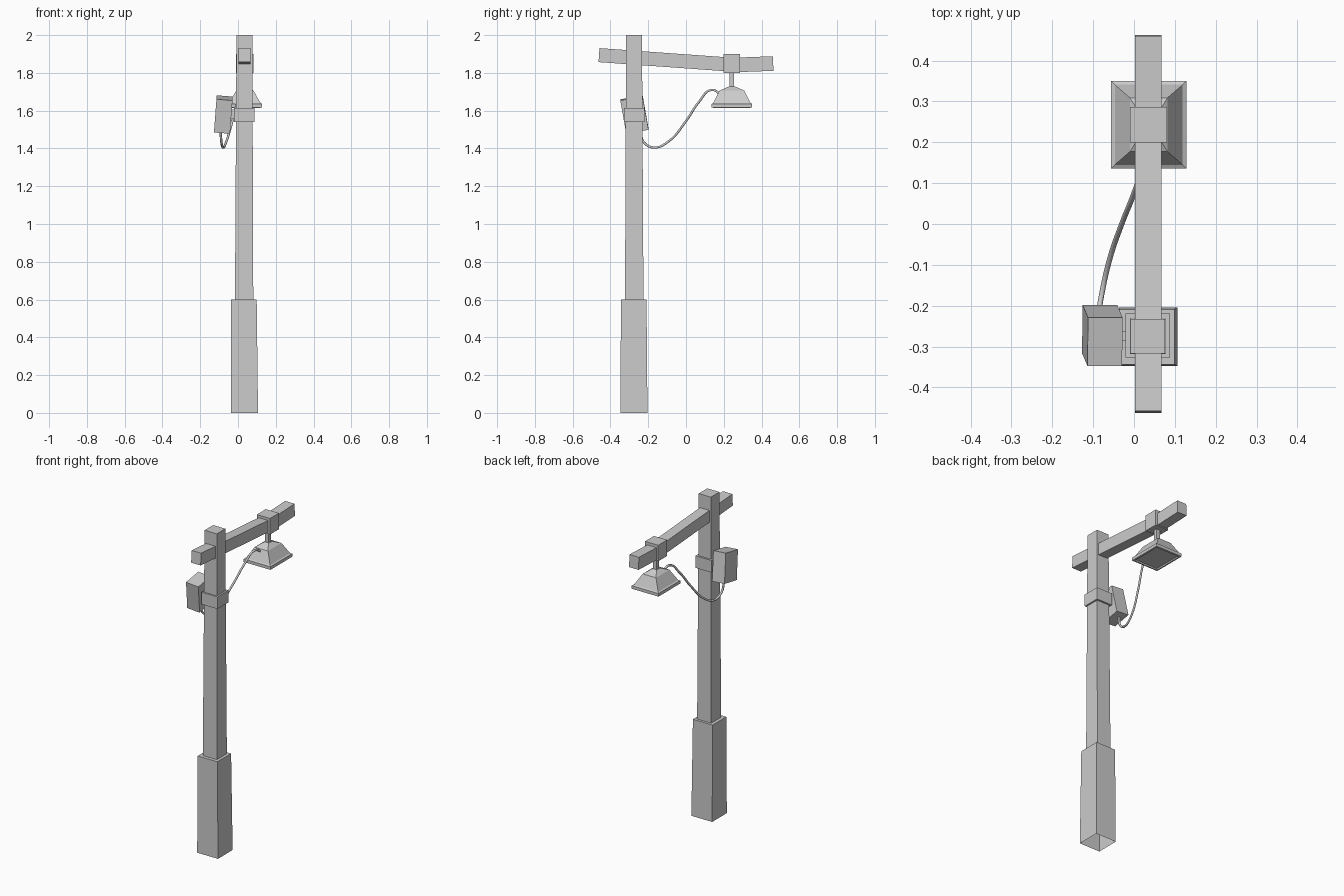
import bpy, bmesh
from math import radians
from mathutils import Matrix, Vector

if "Cube" in bpy.data.objects:
    bpy.data.objects.remove(bpy.data.objects["Cube"])


def finish(name, bm):
    bmesh.ops.recalc_face_normals(bm, faces=bm.faces)
    me = bpy.data.meshes.new(name)
    bm.to_mesh(me)
    bm.free()
    ob = bpy.data.objects.new(name, me)
    bpy.context.collection.objects.link(ob)
    return ob


def loft(name, rings, cap_start=True):
    """Skin a list of four-point rings into a closed block."""
    bm = bmesh.new()
    vs = [[bm.verts.new(p) for p in r] for r in rings]
    for a, b in zip(vs, vs[1:]):
        for i in range(4):
            j = (i + 1) % 4
            bm.faces.new((a[i], a[j], b[j], b[i]))
    bm.faces.new(vs[-1])
    if cap_start:
        bm.faces.new(vs[0][::-1])
    return finish(name, bm)


def flat(x0, x1, y0, y1, z):
    return [(x0, y0, z), (x1, y0, z), (x1, y1, z), (x0, y1, z)]


def centred(hx, hy, z, c):
    return flat(c[0] - hx, c[0] + hx, c[1] - hy, c[1] + hy, z)


def box(name, lo, hi, rot=None):
    c = (Vector(lo) + Vector(hi)) / 2
    size = Vector(hi) - Vector(lo)
    bm = bmesh.new()
    m = Matrix.Translation(c) @ (rot or Matrix()) @ Matrix.Diagonal((*size, 1))
    bmesh.ops.create_cube(bm, size=1, matrix=m)
    return finish(name, bm)


# Post: wide foot (open underneath), tapered shaft, collar
loft("post_foot", [flat(-.037, .106, -.348, -.204, 0),
                   flat(-.036, .099, -.344, -.209, .6)], cap_start=False)
loft("post_shaft", [flat(-.016, .081, -.323, -.225, .595),
                    flat(-.008, .076, -.317, -.233, 2)])
box("post_collar", (-.021, -.327, 1.54), (.088, -.219, 1.615))

# Slightly bent cross beam
beam = [(-.463, 1.857, -.458, 1.931), (.22, 1.808, .225, 1.882),
        (.30, 1.805, .30, 1.882), (.463, 1.811, .46, 1.888)]
loft("cross_beam", [[(.002, yb, zb), (.067, yb, zb), (.067, yt, zt), (.002, yt, zt)]
                    for yb, zb, yt, zt in beam])

# Lamp: clamp, stem, stepped shade with a shallow recess below
L = (.036, .243)
box("lamp_clamp", (-.01, .199, 1.80), (.081, .287, 1.90))
box("lamp_stem", (L[0] - .012, L[1] - .012, 1.71), (L[0] + .012, L[1] + .012, 1.81))
loft("lamp_shade", [centred(.078, .093, 1.622, L), centred(.082, .097, 1.615, L),
                    centred(.092, .107, 1.617, L), centred(.092, .107, 1.636, L),
                    centred(.083, .098, 1.641, L), centred(.046, .066, 1.706, L),
                    centred(.016, .018, 1.727, L)])

# Tilted control box and its bracket
tilt = Matrix.Rotation(radians(4.3), 4, 'Y') @ Matrix.Rotation(radians(10), 4, 'X')
box("control_box", (-.120, -.333, 1.490), (-.035, -.213, 1.669), tilt)
box("box_bracket", (-.06, -.285, 1.555), (0, -.262, 1.605))

# Hanging cable from box to lamp
pts = [(-.092, -.243, 1.50), (-.088, -.225, 1.435), (-.079, -.172, 1.405),
       (-.062, -.095, 1.435), (-.03, 0, 1.545), (-.002, .07, 1.648),
       (.02, .135, 1.710), (.034, .195, 1.675)]
cu = bpy.data.curves.new("cable", 'CURVE')
cu.dimensions = '3D'
cu.bevel_depth = .0065
cu.bevel_resolution = 1
cu.resolution_u = 5
cu.use_fill_caps = True
sp = cu.splines.new('BEZIER')
sp.bezier_points.add(len(pts) - 1)
for bp, p in zip(sp.bezier_points, pts):
    bp.co = p
    bp.handle_left_type = bp.handle_right_type = 'AUTO'
bpy.context.collection.objects.link(bpy.data.objects.new("cable", cu))
